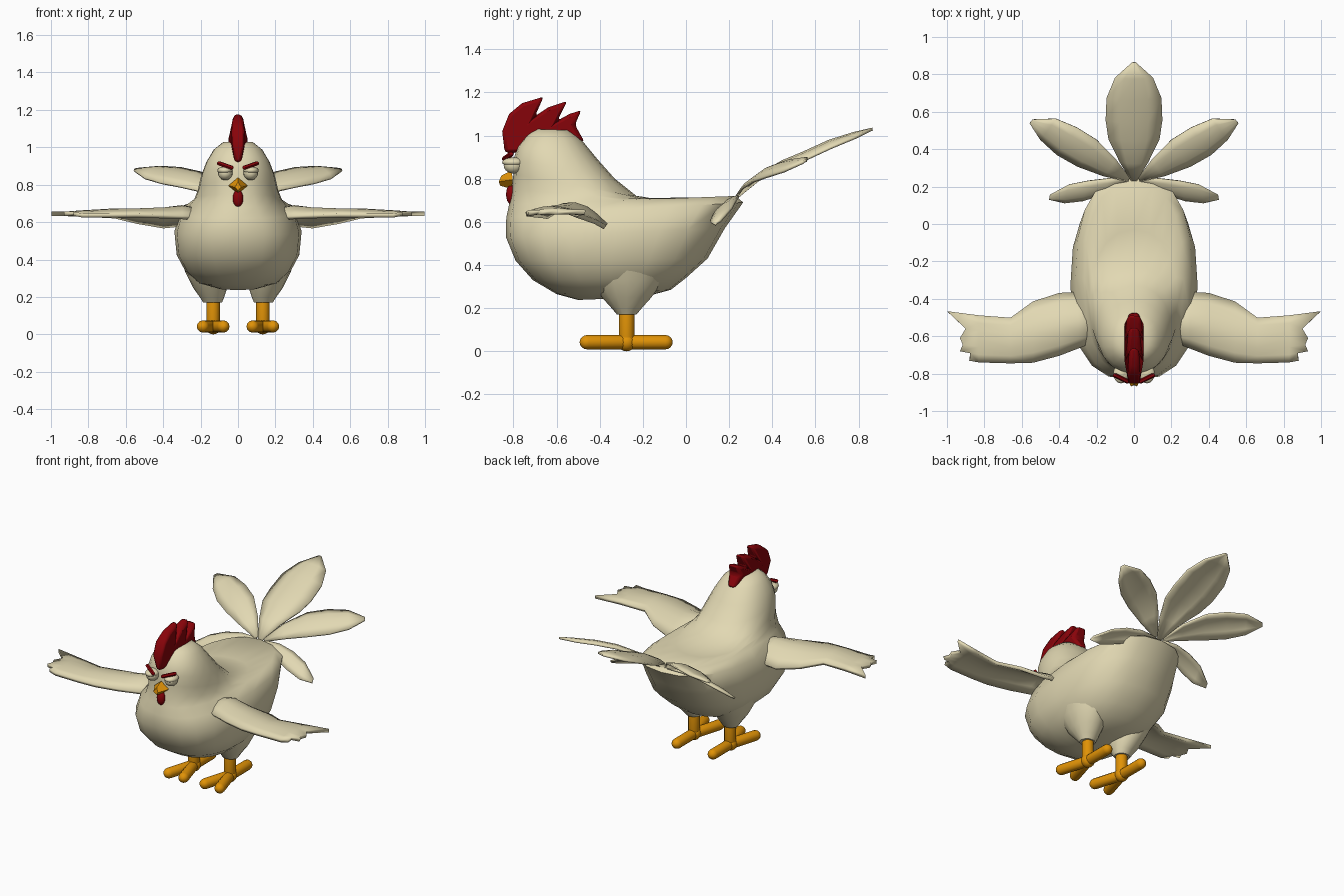
import bpy, bmesh
from math import sin, cos, pi, copysign
from mathutils import Vector

if "Cube" in bpy.data.objects:
    bpy.data.objects.remove(bpy.data.objects["Cube"], do_unlink=True)


def material(name, rgb):
    m = bpy.data.materials.new(name)
    m.use_nodes = True
    m.diffuse_color = (*rgb, 1)
    m.node_tree.nodes["Principled BSDF"].inputs["Base Color"].default_value = (*rgb, 1)
    return m


CREAM = material("cream feathers", (0.76, 0.69, 0.45))
RED = material("dark red", (0.25, 0.001, 0.003))
ORANGE = material("orange", (0.75, 0.29, 0.002))


def finish(name, bm, mat, angle=50):
    bmesh.ops.recalc_face_normals(bm, faces=bm.faces[:])
    mesh = bpy.data.meshes.new(name)
    bm.to_mesh(mesh)
    bm.free()
    mesh.materials.append(mat)
    ob = bpy.data.objects.new(name, mesh)
    bpy.context.collection.objects.link(ob)
    bpy.ops.object.select_all(action='DESELECT')
    ob.select_set(True)
    bpy.context.view_layer.objects.active = ob
    bpy.ops.object.shade_smooth_by_angle(angle=angle * pi / 180)
    return ob


def loft(name, rows, mat, closed=True, thickness=0):
    """Skin a list of point rows; closed rows get end caps, open rows get thickness."""
    bm = bmesh.new()
    vs = [[bm.verts.new(p) for p in row] for row in rows]
    n = len(rows[0])
    for a, b in zip(vs, vs[1:]):
        for i in range(n if closed else n - 1):
            j = (i + 1) % n
            bm.faces.new((a[i], a[j], b[j], b[i]))
    if closed:
        bm.faces.new(vs[0])
        bm.faces.new(vs[-1])
    ob = finish(name, bm, mat)
    if thickness:
        mod = ob.modifiers.new("thickness", 'SOLIDIFY')
        mod.thickness = thickness
        mod.offset = 0
    return ob


def rod(name, p, q, r, mat, sides=12):
    """Round-ended rod from p to q."""
    p, q = Vector(p), Vector(q)
    axis = (q - p).normalized()
    rot = axis.to_track_quat('Z', 'Y')
    arc = [k * pi / 8 for k in range(5)]
    stations = [(p - axis * r * cos(a), r * max(sin(a), 0.1)) for a in arc]
    stations += [(q + axis * r * cos(a), r * max(sin(a), 0.1)) for a in reversed(arc)]
    rows = [[c + rot @ Vector((s * cos(2 * pi * i / sides), s * sin(2 * pi * i / sides), 0))
             for i in range(sides)] for c, s in stations]
    return loft(name, rows, mat)


def ball(name, loc, scale, mat):
    bm = bmesh.new()
    bmesh.ops.create_uvsphere(bm, u_segments=16, v_segments=10, radius=1)
    for v in bm.verts:
        v.co = Vector(loc) + v.co * Vector(scale)
    return finish(name, bm, mat)


# Body and head: tilted rings given by front (y, z), back (y, z), half width, roundness
body_rings = [
    (-.50, .238, -.20, .25, .10, .9), (-.60, .265, -.07, .285, .21, .85),
    (-.71, .33, .00, .34, .28, .8), (-.79, .42, .10, .43, .328, .78),
    (-.835, .53, .18, .57, .34, .78), (-.833, .62, .265, .69, .312, .8),
    (-.82, .68, .23, .72, .265, .84), (-.808, .75, -.03, .69, .235, .9),
    (-.80, .82, -.23, .72, .215, .92), (-.80, .89, -.33, .80, .198, .92),
    (-.78, .95, -.41, .89, .17, .92), (-.74, 1.0, -.48, .975, .13, .92),
    (-.70, 1.03, -.54, 1.025, .08, .92)]


def body_row(yf, zf, yb, zb, w, power, n=20):
    row = []
    for i in range(n):
        a = 2 * pi * i / n
        c, s = (copysign(abs(t) ** power, t) for t in (cos(a), sin(a)))
        t = (s + 1) / 2
        row.append((w * c, yf + (yb - yf) * t, zf + (zb - zf) * t))
    return row


loft("body", [body_row(*r) for r in body_rings], CREAM)

# Comb: side outline given thickness, fullest in the middle of its height
comb = [(-.84, .92), (-.852, 1.02), (-.82, 1.10), (-.76, 1.15), (-.66, 1.18),
        (-.70, 1.09), (-.64, 1.13), (-.55, 1.16), (-.595, 1.07), (-.54, 1.10),
        (-.485, 1.118), (-.515, 1.05), (-.47, .97), (-.56, .99), (-.70, .99), (-.78, .92)]
bm = bmesh.new()
sides = []
for s in (-1, 1):
    sides.append([bm.verts.new((s * (.046 - .25 * abs(z - 1.06) ** 1.1), y, z)) for y, z in comb])
    bm.faces.new(sides[-1])
for i in range(len(comb)):
    j = (i + 1) % len(comb)
    bm.faces.new((sides[0][i], sides[0][j], sides[1][j], sides[1][i]))
comb_ob = finish("comb", bm, RED, 40)
bevel = comb_ob.modifiers.new("soft edge", 'BEVEL')
bevel.width = .016
bevel.segments = 2

# Beak and wattle
bm = bmesh.new()
ring = [bm.verts.new(p) for p in
        ((0, -.808, .838), (.052, -.803, .795), (0, -.808, .752), (-.052, -.803, .795))]
tip = [bm.verts.new(p) for p in
       ((0, -.855, .815), (.016, -.868, .787), (0, -.862, .768), (-.016, -.868, .787))]
for i in range(4):
    j = (i + 1) % 4
    bm.faces.new((ring[i], ring[j], tip[j], tip[i]))
bm.faces.new(ring)
bm.faces.new(tip)
finish("beak", bm, ORANGE, 30)
ball("wattle", (0, -.81, .727), (.028, .024, .047), RED)


# Wing: chord stations of x, front y, back y, front z, back z, camber
wing_stations = [
    (.20, -.62, -.42, .62, .60, .055), (.30, -.66, -.37, .625, .585, .075),
    (.40, -.70, -.375, .63, .575, .065), (.54, -.738, -.42, .635, .60, .045),
    (.66, -.742, -.505, .635, .63, .03), (.83, -.738, -.49, .635, .64, .015)]
wing_tip = [(.88, -.73), (.875, -.69), (.93, -.68), (.915, -.645),
            (.93, -.61), (.90, -.56), (.998, -.467)]


def wing(side, name):
    rows = []
    for x, yf, yb, zf, zb, camber in wing_stations:
        ts = [k / 6 for k in range(7)]
        rows.append([(side * x, yf + (yb - yf) * t, zf + (zb - zf) * t + camber * sin(pi * t))
                     for t in ts])
    rows.append([(side * x, y, .645) for x, y in wing_tip])
    loft(name, rows, CREAM, closed=False, thickness=.022)


# Tail feather: spine points with half widths, spread along a cross direction
def feather(name, spine, widths, across, camber=.22):
    across = Vector(across).normalized()
    pts = [Vector(p) for p in spine]
    rows = []
    for i, (p, w) in enumerate(zip(pts, widths)):
        along = pts[min(i + 1, len(pts) - 1)] - pts[max(i - 1, 0)]
        up = across.cross(along).normalized()
        up *= copysign(1, up.z)
        rows.append([p + across * w * u - up * w * camber * (u * u - .5)
                     for u in (-1, -.5, 0, .5, 1)])
    loft(name, rows, CREAM, closed=False, thickness=.012)


feather("tail_feather_middle",
        [(0, .23, .71), (0, .33, .80), (0, .45, .865), (0, .55, .905), (0, .67, .96),
         (0, .78, 1.0), (0, .865, 1.03)],
        [.012, .075, .135, .15, .145, .10, .008], (1, 0, 0))

for side, label in ((1, "left"), (-1, "right")):
    wing(side, label + "_wing")
    feather(label + "_tail_feather_upper",
            [(side * x, y, z) for x, y, z in
             ((.03, .24, .72), (.13, .30, .785), (.25, .375, .835), (.36, .44, .858),
              (.46, .505, .872), (.55, .55, .88))],
            [.012, .06, .095, .098, .075, .012], (-side * .55, .75, .42))
    feather(label + "_tail_feather_lower",
            [(side * x, y, z) for x, y, z in
             ((.03, .23, .71), (.15, .20, .695), (.26, .175, .67), (.36, .16, .635),
              (.45, .145, .595))],
            [.012, .05, .065, .06, .015], (-side * .2, .8, .55))

    # Eye, upper lid and slanted brow
    ball(label + "_eye", (side * .068, -.80, .862), (.039, .045, .038), CREAM)
    ball(label + "_eyelid", (side * .07, -.80, .876), (.041, .052, .022), CREAM)
    rod(label + "_brow", (side * .036, -.842, .892), (side * .10, -.81, .914), .012, RED, 6)

    # Thigh flaring into the body, shank and three-toed foot
    x, y = side * .133, -.275
    rows = [[(x + side * dx + rx * cos(k * pi / 8), y + ry * sin(k * pi / 8), z)
             for k in range(16)]
            for z, rx, ry, dx in ((.17, .05, .045, .003), (.20, .066, .07, .006),
                                  (.25, .092, .115, .016), (.33, .118, .17, .03),
                                  (.43, .12, .20, .06))]
    loft(label + "_thigh", rows, CREAM)
    rod(label + "_shank", (x, y, .042), (x, y, .19), .036, ORANGE)
    ball(label + "_ankle", (x, y, .042), (.042, .042, .042), ORANGE)
    rod(label + "_back_toe", (x, y, .042), (x, -.095, .042), .033, ORANGE)
    for turn, toe in ((1, "outer"), (-1, "inner")):
        rod(label + "_" + toe + "_toe", (x, y, .042), (x + side * turn * .055, -.46, .042),
            .033, ORANGE)
